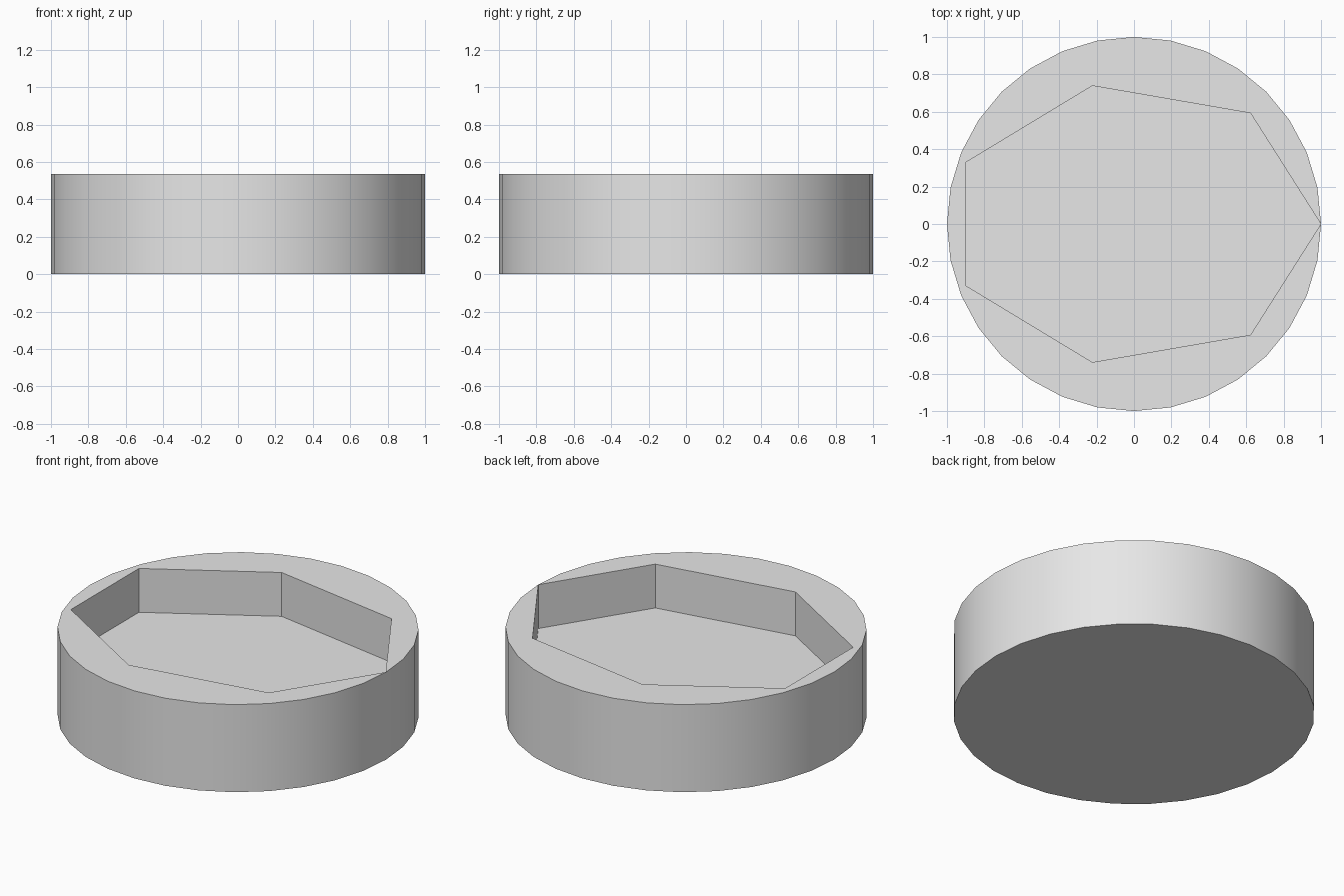
import bpy
import bmesh
from math import cos, sin, tau, radians

cube = bpy.data.objects.get("Cube")
if cube:
    bpy.data.objects.remove(cube, do_unlink=True)

HEIGHT = 0.535
FLOOR = 0.267
SIDES = 32
POCKET_SIDES = 7
POCKET_X, POCKET_Y = 0.999, 0.758

# Plain grey material
grey = bpy.data.materials.new("light grey")
grey.use_nodes = True
colour = (0.8, 0.8, 0.8, 1)
grey.diffuse_color = colour
grey.node_tree.nodes["Principled BSDF"].inputs["Base Color"].default_value = colour

bm = bmesh.new()


def ring(count, rx, ry, z):
    return [bm.verts.new((rx * cos(tau * i / count), ry * sin(tau * i / count), z))
            for i in range(count)]


def loop_edges(verts):
    return [bm.edges.get(pair) or bm.edges.new(pair)
            for pair in zip(verts, verts[1:] + verts[:1])]


def wall(lower, upper):
    n = len(lower)
    for i in range(n):
        j = (i + 1) % n
        bm.faces.new((lower[i], lower[j], upper[j], upper[i]))


# Round outer wall and base
base = ring(SIDES, 1, 1, 0)
rim = ring(SIDES, 1, 1, HEIGHT)
wall(base, rim)
bm.faces.new(base[::-1])

# Seven-sided pocket, flattened from front to back
pocket_floor = ring(POCKET_SIDES, POCKET_X, POCKET_Y, FLOOR)
pocket_rim = ring(POCKET_SIDES, POCKET_X, POCKET_Y, HEIGHT)
wall(pocket_rim, pocket_floor)
bm.faces.new(pocket_floor)

# Flat top between the round rim and the pocket
bmesh.ops.triangle_fill(bm, use_beauty=True, normal=(0, 0, 1),
                        edges=loop_edges(rim) + loop_edges(pocket_rim))
bmesh.ops.recalc_face_normals(bm, faces=bm.faces[:])

mesh = bpy.data.meshes.new("round_tray")
bm.to_mesh(mesh)
bm.free()
mesh.materials.append(grey)
tray = bpy.data.objects.new("round_tray", mesh)
bpy.context.collection.objects.link(tray)

# Smooth outer wall with sharp rims and pocket corners
bpy.ops.object.select_all(action="DESELECT")
tray.select_set(True)
bpy.context.view_layer.objects.active = tray
bpy.ops.object.shade_smooth_by_angle(angle=radians(30))
